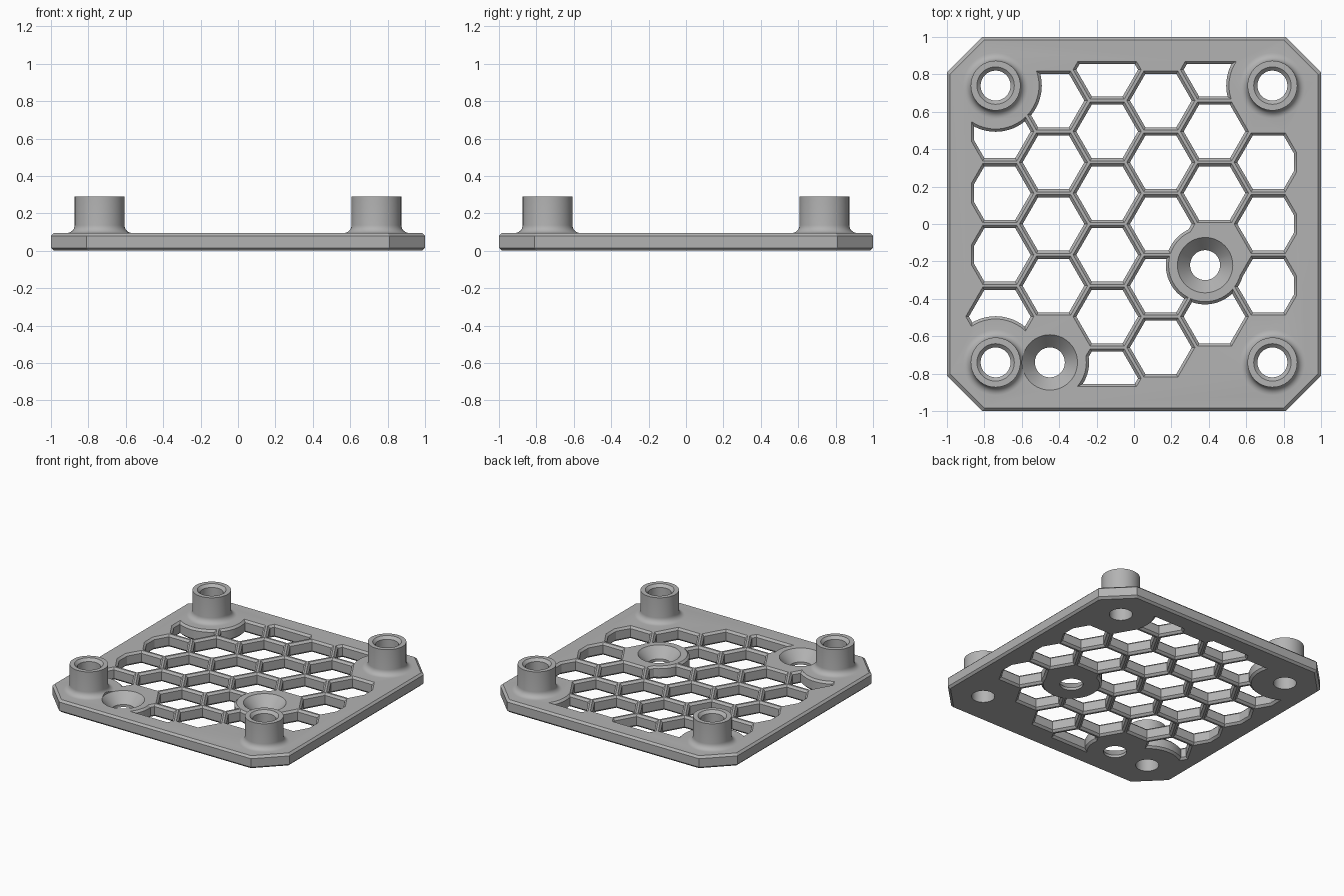
import bpy, bmesh
from math import sin, cos, pi, radians, hypot

if "Cube" in bpy.data.objects:
    bpy.data.objects.remove(bpy.data.objects["Cube"])

TOP = 0.095          # plate thickness
CH = 0.015           # edge chamfer
POSTS = [(x, y) for x in (-0.74, 0.74) for y in (-0.74, 0.74)]
SINKS = [(0.38, -0.22), (-0.45, -0.74)]
ROW, COL = 0.33, 0.287

grey = bpy.data.materials.new("light grey")
grey.use_nodes = True
grey.diffuse_color = (0.45, 0.45, 0.45, 1)
grey.node_tree.nodes["Principled BSDF"].inputs["Base Color"].default_value = (0.45, 0.45, 0.45, 1)


def circle(r, n=64, c=(0, 0)):
    return [(c[0] + r * cos(2 * pi * i / n), c[1] + r * sin(2 * pi * i / n)) for i in range(n)]


def octagon(s, cut):
    k = s - cut
    return [(s, -k), (s, k), (k, s), (-k, s), (-s, k), (-s, -k), (-k, -s), (k, -s)]


def square(s):
    return [(s, -s), (s, s), (-s, s), (-s, -s)]


def loft(bm, rings):
    """Closed solid through matching (outline, z) rings."""
    loops = [[bm.verts.new((x, y, z)) for x, y in pts] for pts, z in rings]
    n = len(loops[0])
    for a, b in zip(loops, loops[1:]):
        for i in range(n):
            j = (i + 1) % n
            bm.faces.new((a[i], a[j], b[j], b[i]))
    bm.faces.new(loops[0][::-1])
    bm.faces.new(loops[-1])


def solid(name, *lofts):
    bm = bmesh.new()
    for rings in lofts:
        loft(bm, rings)
    bmesh.ops.recalc_face_normals(bm, faces=bm.faces)
    me = bpy.data.meshes.new(name)
    bm.to_mesh(me)
    bm.free()
    me.materials.append(grey)
    ob = bpy.data.objects.new(name, me)
    bpy.context.collection.objects.link(ob)
    return ob


def boolean(ob, tool, operation):
    """Apply a boolean and throw the tool away."""
    mod = ob.modifiers.new("cut", "BOOLEAN")
    mod.operation, mod.object, mod.solver = operation, tool, "EXACT"
    bpy.context.view_layer.objects.active = ob
    bpy.ops.object.modifier_apply(modifier=mod.name)
    bpy.data.objects.remove(tool)


def waisted(outline, flare, over=0.05):
    """Rings that change by flare at both plate faces and run past them."""
    return [(outline(flare), -over), (outline(flare), 0), (outline(0), CH),
            (outline(0), TOP - CH), (outline(flare), TOP), (outline(flare), TOP + over)]


def hexagon(c):
    return waisted(lambda f: circle(0.165 + f * 1.15, 6, c), CH)


# Plate with chamfered rim
plate = solid("base_plate", [(octagon(1 - CH, 0.185), 0), (octagon(1, 0.19), CH),
                             (octagon(1, 0.19), TOP - CH), (octagon(1 - CH, 0.185), TOP)])

# Honeycomb openings, trimmed to the frame
cells = []
for i in range(6):
    x = COL * (i - 2.5)
    shift = ROW / 2 if i % 2 == 0 else 0
    if i in (2, 4):
        shift = ROW / 2
    for k in range(-3, 4):
        y = ROW * k + shift
        near = min(hypot(x - px, y - py) for px, py in POSTS + SINKS)
        if abs(y) < 0.84 and near > 0.15 and not (i == 4 and y < -0.8):
            cells.append((x, y))
corner = [c for c in cells if c[0] < -0.7 and c[1] < -0.4]
cells = [c for c in cells if c not in corner]
openings = solid("openings", *[hexagon(c) for c in cells])
boolean(openings, solid("trim", waisted(lambda f: square(0.855 + f), CH, 0.2)), "INTERSECT")
boolean(openings, solid("corner_cell", *[hexagon(c) for c in corner]), "UNION")

# Round pads stay solid around the posts and screw holes
for r, spots in ((0.247, POSTS), (0.21, SINKS)):
    for c in spots:
        pad = solid("pad", waisted(lambda f: circle(r - f, 64, c), CH, 0.2))
        boolean(openings, pad, "DIFFERENCE")
boolean(plate, openings, "DIFFERENCE")

# Posts with a concave fillet at the foot
R, F = 0.133, 0.042
for c in POSTS:
    rings = [(circle(R + F, 64, c), 0.05)]
    for s in range(7):
        a = s * pi / 12
        rings.append((circle(R + F * (1 - sin(a)), 64, c), TOP + F * (1 - cos(a))))
    rings.append((circle(R, 64, c), 0.29))
    boolean(plate, solid("post", rings), "UNION")

# Post bores with a chamfered mouth
for c in POSTS:
    bore = [(circle(r, 64, c), z) for r, z in ((0.08, -0.1), (0.08, 0.27), (0.1, 0.29), (0.1, 0.4))]
    boolean(plate, solid("bore", bore), "DIFFERENCE")

# Countersunk screw holes
for c in SINKS:
    sink = [(circle(r, 64, c), z) for r, z in ((0.08, -0.1), (0.08, 0.02), (0.148, TOP), (0.148, 0.4))]
    boolean(plate, solid("countersink", sink), "DIFFERENCE")

bpy.ops.object.select_all(action="DESELECT")
plate.select_set(True)
bpy.context.view_layer.objects.active = plate
bpy.ops.object.shade_smooth_by_angle(angle=radians(25))
